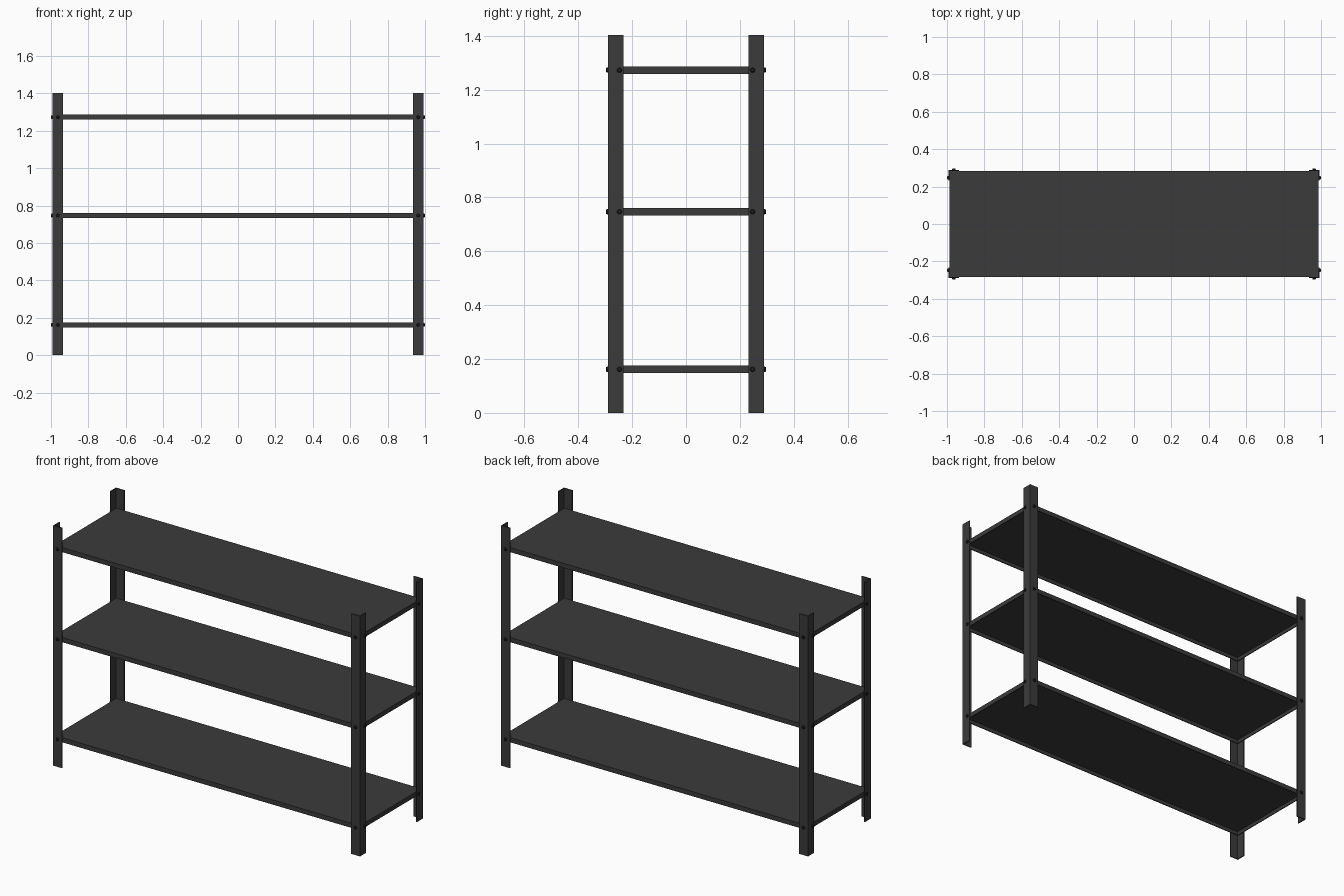
import bpy, bmesh, math
from mathutils import Matrix, Vector

if "Cube" in bpy.data.objects:
    bpy.data.objects.remove(bpy.data.objects["Cube"])


def material(name, rgb):
    m = bpy.data.materials.new(name)
    m.diffuse_color = (*rgb, 1)
    m.use_nodes = True
    m.node_tree.nodes["Principled BSDF"].inputs["Base Color"].default_value = m.diffuse_color
    return m


STEEL = material("dark grey steel", (0.043, 0.043, 0.043))
BOLT = material("black bolt", (0.016, 0.016, 0.016))

X, Y, H = 0.992, 0.290, 1.403      # outer post faces and height
FLANGE, T = 0.057, 0.006           # angle-iron leg width and thickness
LEVELS = (0.162, 0.747, 1.273)     # shelf mid heights
SHELF_H, RIM = 0.027, 0.007


def finish(name, bm, mat):
    bmesh.ops.recalc_face_normals(bm, faces=bm.faces)
    me = bpy.data.meshes.new(name)
    bm.to_mesh(me)
    bm.free()
    me.materials.append(mat)
    ob = bpy.data.objects.new(name, me)
    bpy.context.collection.objects.link(ob)
    return ob


def post(name, sx, sy):
    # L-shaped profile extruded to full height
    prof = [(X, Y), (X - FLANGE, Y), (X - FLANGE, Y - T),
            (X - T, Y - T), (X - T, Y - FLANGE), (X, Y - FLANGE)]
    bm = bmesh.new()
    f = bm.faces.new([bm.verts.new((sx * x, sy * y, 0)) for x, y in prof])
    r = bmesh.ops.extrude_face_region(bm, geom=[f], use_keep_orig=True)
    top = [v for v in r["geom"] if isinstance(v, bmesh.types.BMVert)]
    bmesh.ops.translate(bm, verts=top, vec=(0, 0, H))
    finish(name, bm, STEEL)


def shelf(name, z):
    # pan with a folded rim, open underneath
    bm = bmesh.new()
    size = (2 * (X - T), 2 * (Y - T), SHELF_H)
    bmesh.ops.create_cube(bm, size=1, matrix=Matrix.Translation((0, 0, z)) @ Matrix.Diagonal((*size, 1)))
    bm.normal_update()
    under = min(bm.faces, key=lambda f: f.calc_center_median().z)
    bmesh.ops.inset_region(bm, faces=[under], thickness=RIM)
    r = bmesh.ops.extrude_face_region(bm, geom=[under])
    bmesh.ops.delete(bm, geom=[under], context='FACES_ONLY') if under.is_valid else None
    up = [v for v in r["geom"] if isinstance(v, bmesh.types.BMVert)]
    bmesh.ops.translate(bm, verts=up, vec=(0, 0, SHELF_H - 0.006))
    finish(name, bm, STEEL)


def bolt(name, loc, direction):
    # low tapered round head
    bm = bmesh.new()
    rot = Vector(direction).to_track_quat('Z', 'Y').to_matrix().to_4x4()
    for r1, r2, z0, z1 in ((0.0095, 0.0095, -0.002, 0.004), (0.0095, 0.006, 0.004, 0.008)):
        bmesh.ops.create_cone(bm, cap_ends=True, segments=12, radius1=r1, radius2=r2, depth=z1 - z0,
                              matrix=Matrix.Translation(loc) @ rot @ Matrix.Translation((0, 0, (z0 + z1) / 2)))
    finish(name, bm, BOLT)


# Shelves
for label, z in zip(("bottom", "middle", "top"), LEVELS):
    shelf(label + "_shelf", z)

# Corner posts with a bolt through each flange at every shelf
for sx, side in ((-1, "left"), (1, "right")):
    for sy, end in ((-1, "front"), (1, "back")):
        corner = f"{end}_{side}"
        post(corner + "_post", sx, sy)
        for label, z in zip(("bottom", "middle", "top"), LEVELS):
            bolt(f"{corner}_{label}_face_bolt", (sx * 0.963, sy * Y, z), (0, sy, 0))
            bolt(f"{corner}_{label}_side_bolt", (sx * X, sy * 0.247, z), (sx, 0, 0))
